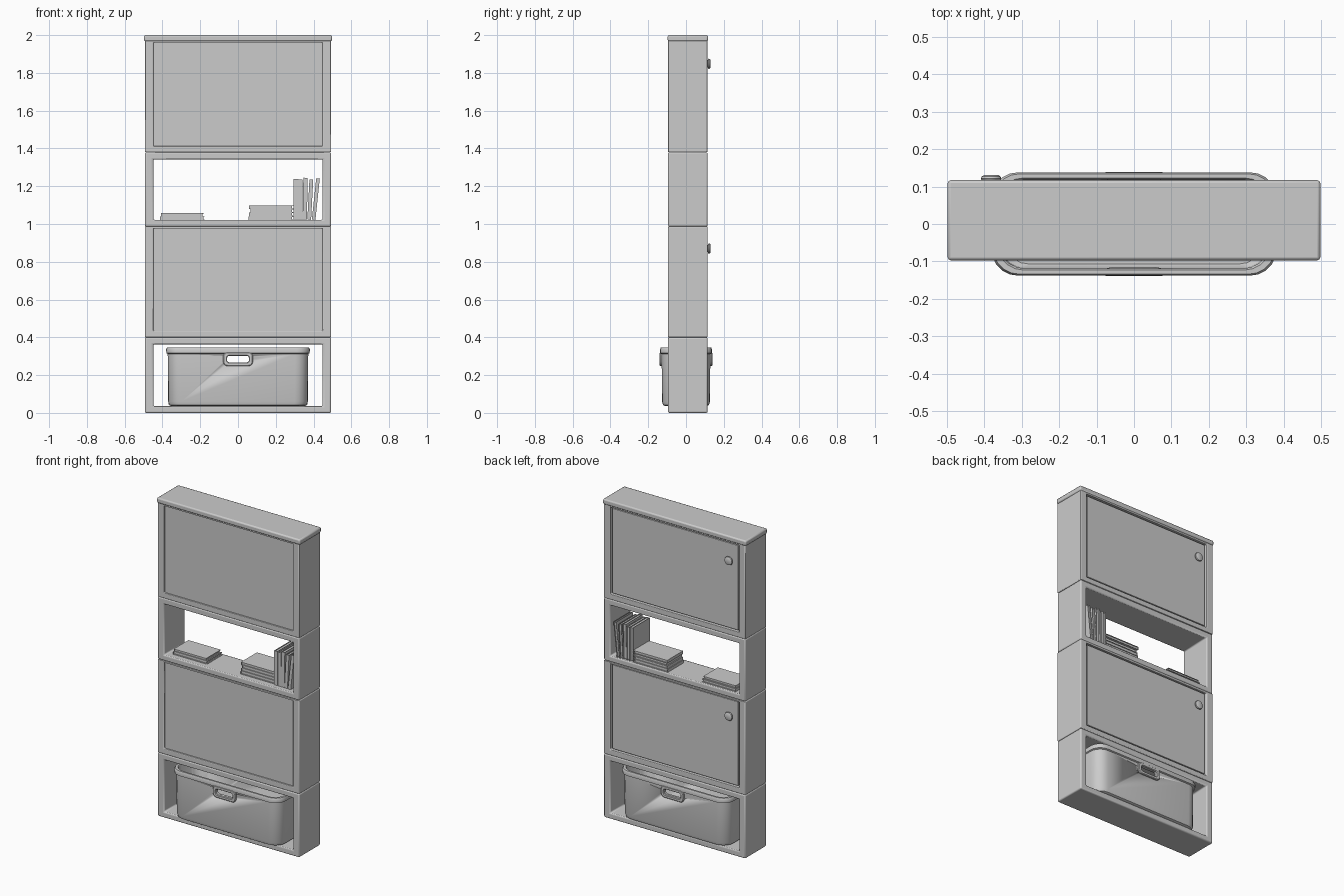
import bpy, bmesh, math
from mathutils import Matrix, Vector

if "Cube" in bpy.data.objects:
    bpy.data.objects.remove(bpy.data.objects["Cube"])


def finish(name, bm, bevel=0.0, segs=2):
    bmesh.ops.recalc_face_normals(bm, faces=bm.faces)
    me = bpy.data.meshes.new(name)
    bm.to_mesh(me)
    bm.free()
    ob = bpy.data.objects.new(name, me)
    bpy.context.collection.objects.link(ob)
    if bevel:
        m = ob.modifiers.new("Bevel", 'BEVEL')
        m.width, m.segments, m.limit_method = bevel, segs, 'ANGLE'
    bpy.ops.object.select_all(action='DESELECT')
    ob.select_set(True)
    bpy.context.view_layer.objects.active = ob
    bpy.ops.object.shade_smooth_by_angle(angle=math.radians(40))
    return ob


def add_box(bm, lo, hi):
    lo, hi = Vector(lo), Vector(hi)
    mat = Matrix.Translation((lo + hi) / 2) @ Matrix.Diagonal((*(hi - lo), 1))
    return bmesh.ops.create_cube(bm, size=1, matrix=mat)['verts']


def box(name, lo, hi, bevel=0.0):
    bm = bmesh.new()
    add_box(bm, lo, hi)
    return finish(name, bm, bevel)


def skin(bm, rings, closed=False):
    """Join successive vertex rings with quads."""
    n = len(rings[0])
    pairs = list(zip(rings, rings[1:] + rings[:1])) if closed else list(zip(rings, rings[1:]))
    for a, b in pairs:
        for i in range(n):
            j = (i + 1) % n
            bm.faces.new((a[i], a[j], b[j], b[i]))


def rounded(hx, hy, r, segs):
    pts = []
    for k, (sx, sy) in enumerate(((1, 1), (-1, 1), (-1, -1), (1, -1))):
        for i in range(segs + 1):
            a = math.pi / 2 * (k + i / segs)
            pts.append((sx * (hx - r) + r * math.cos(a), sy * (hy - r) + r * math.sin(a)))
    return pts


Y0, Y1 = -0.095, 0.114


# Rectangular frames, open front to back
def frame(name, z0, z1, bottom, top, bevel):
    bm = bmesh.new()
    def rect(hx, a, b, y):
        return [bm.verts.new((x, y, z)) for x, z in ((-hx, a), (hx, a), (hx, b), (-hx, b))]
    skin(bm, [rect(.493, z0, z1, Y0), rect(.493, z0, z1, Y1),
              rect(.448, z0 + bottom, z1 - top, Y1), rect(.448, z0 + bottom, z1 - top, Y0)], True)
    finish(name, bm, bevel, 3)


frame("basket_bay", 0, .40, .036, .037, .008)
frame("lower_cabinet", .40, .987, .034, .012, .005)
frame("open_shelf", .987, 1.38, .035, .038, .008)
frame("upper_cabinet", 1.38, 1.97, .032, .01, .004)
box("top_board", (-.498, -.097, 1.967), (.498, .117, 2.0), .008)

# Cabinet panels, doors and round knobs
for label, a, b, kz in (("lower", .43, .98, .87), ("upper", 1.408, 1.963, 1.848)):
    box(label + "_front_panel", (-.45, -.083, a), (.45, -.065, b))
    box(label + "_door", (-.438, .09, a + .012), (.438, .107, b - .01), .002)
    bm = bmesh.new()
    rings = []
    for r, y in ((.013, .105), (.013, .114), (.024, .116), (.0275, .121),
                 (.0255, .127), (.018, .131)):
        rings.append([bm.verts.new((-.382 + r * math.cos(t * math.pi / 8), y,
                                    kz + r * math.sin(t * math.pi / 8))) for t in range(16)])
    skin(bm, rings)
    bm.faces.new(rings[-1])
    finish(label + "_knob", bm)

# Basket: hollow rounded tub with a rolled rim
bm = bmesh.new()
rings = []
for hx, hy, z in ((.355, .112, .036), (.366, .122, .042), (.370, .127, .06),
                  (.372, .129, .312), (.379, .137, .316), (.381, .138, .335),
                  (.377, .134, .345), (.366, .123, .345), (.362, .119, .338),
                  (.360, .117, .06), (.350, .107, .048)):
    rings.append([bm.verts.new((x, y, z)) for x, y in rounded(hx, hy, .07, 5)])
skin(bm, rings)
bm.faces.new(rings[0])
bm.faces.new(rings[-1])
basket = finish("basket", bm)

# Handle slot cut through both basket walls
bm = bmesh.new()
slot = rounded(.058, .017, .012, 3)
ends = [[bm.verts.new((x, y, .285 + z)) for x, z in slot] for y in (-.3, .3)]
skin(bm, ends)
for e in ends:
    bm.faces.new(e)
cutter = finish("slot_cutter", bm)
cutter.hide_render = True
cutter.hide_viewport = True
cut = basket.modifiers.new("Slot", 'BOOLEAN')
cut.operation, cut.object, cut.solver = 'DIFFERENCE', cutter, 'EXACT'

# Raised handle rims around the slots
for label, s in (("front", -1), ("back", 1)):
    bm = bmesh.new()
    rings = []
    for hx, hz, r, y in ((.079, .037, .022, .120), (.079, .037, .022, .135), (.075, .033, .02, .139),
                         (.062, .021, .015, .139), (.058, .017, .012, .135), (.058, .017, .012, .115)):
        rings.append([bm.verts.new((x, s * y, .285 + z)) for x, z in rounded(hx, hz, r, 3)])
    skin(bm, rings, True)
    finish(label + "_handle", bm)


# Books: two covers, a spine and inset pages, modelled lying flat
def book(name, w, d, t, matrix):
    bm = bmesh.new()
    c = min(.003, t * .2)
    add_box(bm, (0, 0, 0), (w, d, c))
    add_box(bm, (0, 0, t - c), (w, d, t))
    add_box(bm, (0, 0, c), (c, d, t - c))
    add_box(bm, (c, .005, c), (w - .006, d - .005, t - c))
    bmesh.ops.transform(bm, matrix=matrix, verts=bm.verts)
    finish(name, bm)


def flat_stack(label, x, y, z, books):
    for i, (dx, w, d, t, turn) in enumerate(books):
        book(f"{label}_book_{i + 1}", w, d, t,
             Matrix.Translation((x + dx, y, z)) @ Matrix.Rotation(math.radians(turn), 4, 'Z'))
        z += t


flat_stack("left_stack", -.412, -.055, 1.022,
           [(0, .235, .15, .018, 0), (.004, .225, .145, .017, 0)])
flat_stack("middle_stack", .055, -.052, 1.022,
           [(0, .238, .155, .019, 0), (.004, .232, .155, .019, 0),
            (.010, .228, .152, .019, 0), (.002, .236, .158, .019, 0)])

# Standing books: width runs along depth, thickness along x, some leaning
stand = Matrix(((0, 0, 1, 0), (1, 0, 0, 0), (0, 1, 0, 0), (0, 0, 0, 1)))
for i, (x, t, h, lean) in enumerate(((.295, .024, .215, 0), (.320, .021, .212, 0), (.342, .023, .222, 1),
                                     (.367, .020, .213, 3), (.391, .019, .220, 6))):
    book(f"standing_book_{i + 1}", .165, h, t,
         Matrix.Translation((x, -.062, 1.023)) @ Matrix.Rotation(math.radians(lean), 4, 'Y') @ stand)
